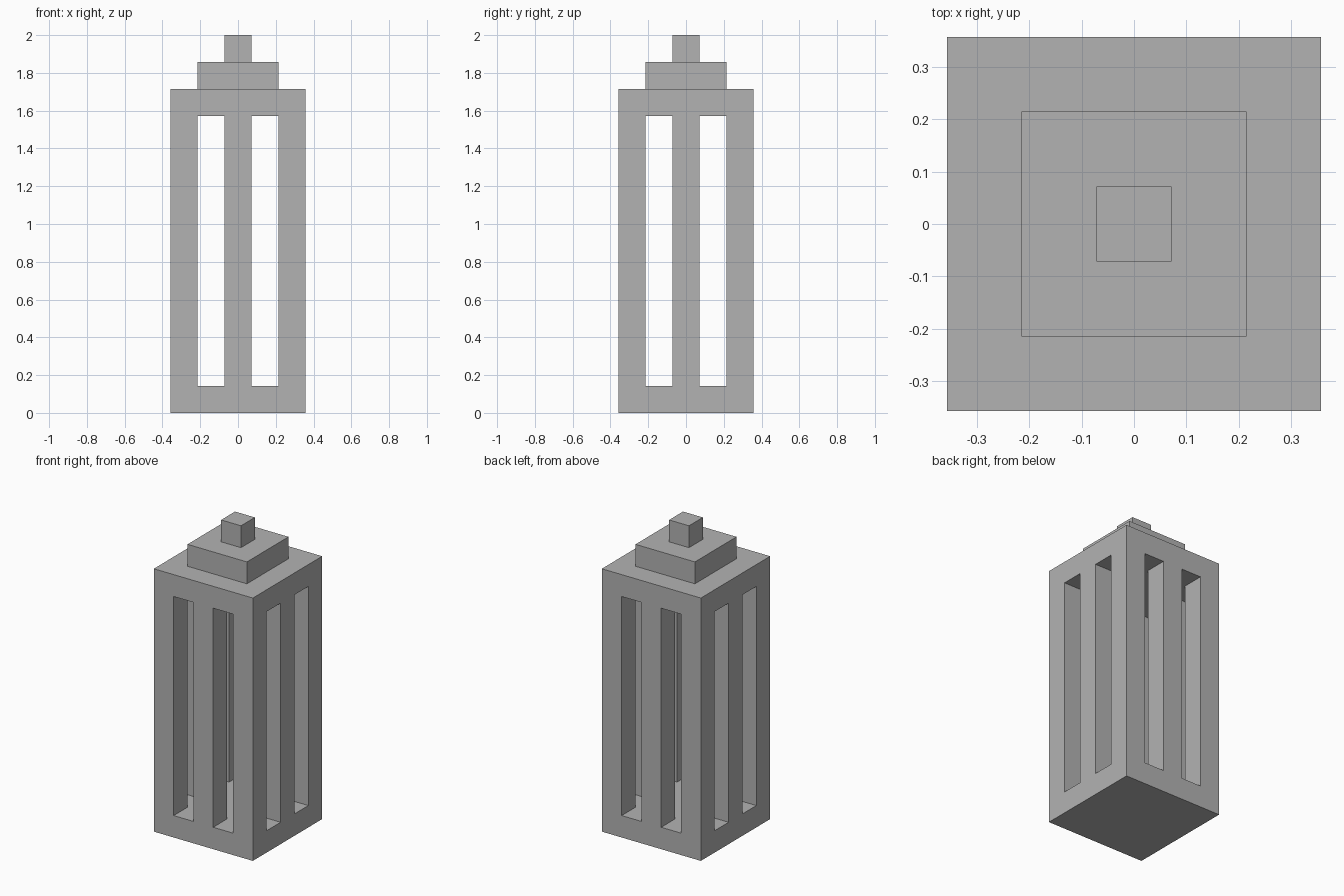
import bpy

if "Cube" in bpy.data.objects:
    bpy.data.objects.remove(bpy.data.objects["Cube"], do_unlink=True)

U = 1 / 7  # module: every bar, slot and step is one module wide

grey = bpy.data.materials.new("plain grey")
grey.use_nodes = True
colour = (0.45, 0.45, 0.45, 1)
grey.diffuse_color = colour
grey.node_tree.nodes["Principled BSDF"].inputs["Base Color"].default_value = colour


def box(name, size, bottom, x=0, y=0):
    """Box sized in modules, standing at the given height in modules."""
    sx, sy, sz = size
    bpy.ops.mesh.primitive_cube_add(size=1, location=(x * U, y * U, (bottom + sz / 2) * U))
    ob = bpy.context.object
    ob.name = ob.data.name = name
    ob.scale = (sx * U, sy * U, sz * U)
    bpy.ops.object.transform_apply(location=True, rotation=False, scale=True)
    ob.data.materials.append(grey)
    return ob


# Hollow housing with a floor and a ceiling
housing = box("slotted_housing", (5, 5, 12), 0)
cutters = [box("core_cutter", (3, 3, 10), 1)]

# Two tall slots through each pair of opposite walls
for side in (-1, 1):
    cutters.append(box("front_back_slot_cutter", (1, 6, 10), 1, x=side))
    cutters.append(box("left_right_slot_cutter", (6, 1, 10), 1, y=side))

bpy.context.view_layer.objects.active = housing
for cutter in cutters:
    cutter.hide_render = True
    cut = housing.modifiers.new("cut", "BOOLEAN")
    cut.operation = "DIFFERENCE"
    cut.solver = "EXACT"
    cut.object = cutter
    bpy.ops.object.modifier_apply(modifier=cut.name)
    bpy.data.objects.remove(cutter, do_unlink=True)

# Stepped cap
box("cap_step", (3, 3, 1), 12)
box("cap_knob", (1, 1, 1), 13)
